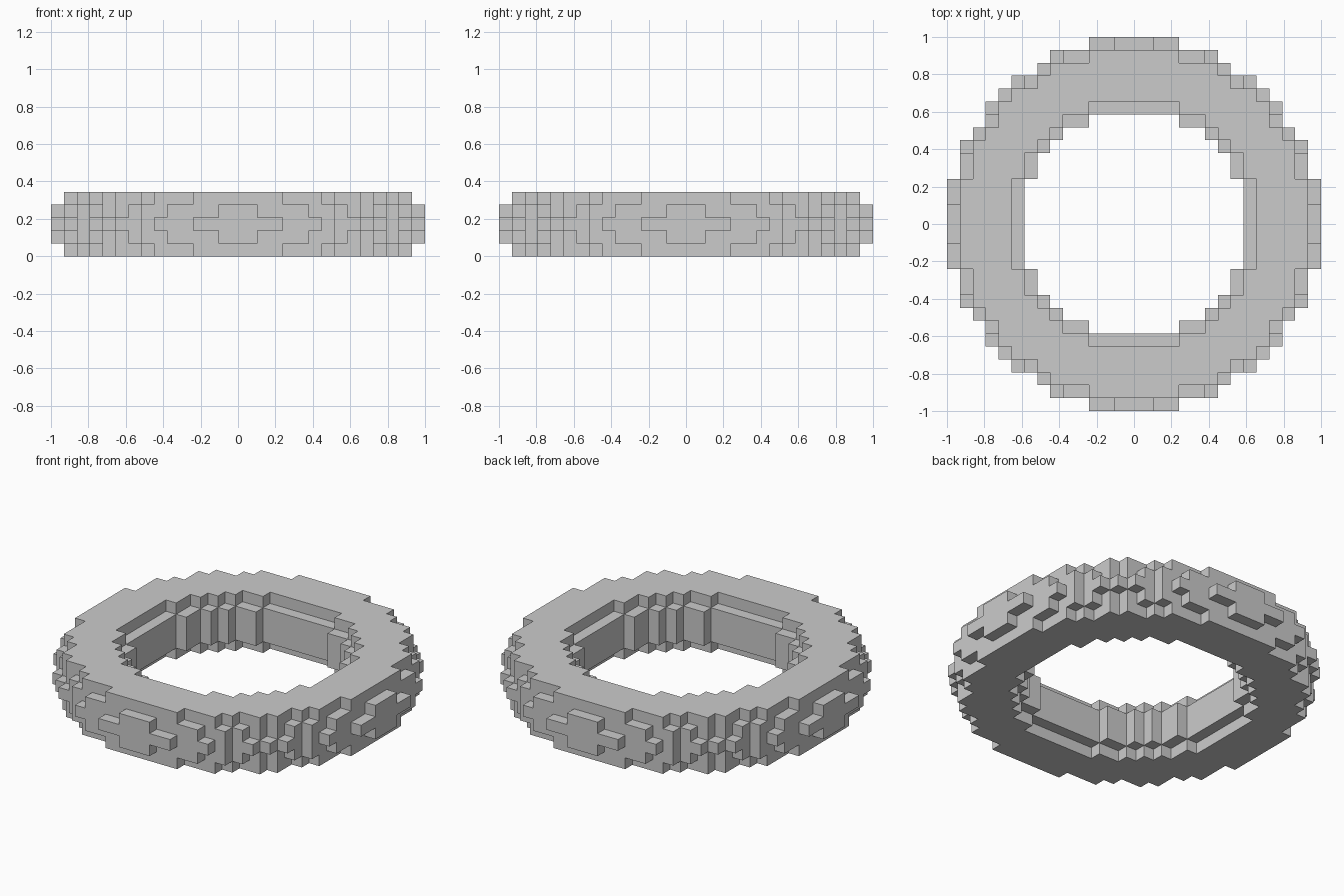
import bpy, bmesh
from math import hypot
from mathutils import Vector

if "Cube" in bpy.data.objects:
    bpy.data.objects.remove(bpy.data.objects["Cube"])

# Block ring: a torus made of cubes, 29 x 29 x 5 cells
CELL = 2 / 29
# inner and outer radius (in cells) by distance from the middle layer
RADII = {0: (8.8, 14.37), 1: (8.8, 14.09), 2: (9.65, 13.47)}


def filled(c):
    x, y, z = c
    if abs(z) not in RADII:
        return False
    inner, outer = RADII[abs(z)]
    return inner < hypot(x, y) < outer


cells = {(x, y, z) for x in range(-14, 15) for y in range(-14, 15)
         for z in range(-2, 3) if filled((x, y, z))}

# Skin: one square for every cell side that faces empty space
bm = bmesh.new()
for c in cells:
    for axis in range(3):
        for sign in (-1, 1):
            n = Vector((0, 0, 0))
            n[axis] = sign
            if tuple(int(c[i] + n[i]) for i in range(3)) in cells:
                continue
            u = Vector((0, 0, 0))
            u[(axis + 1) % 3] = 0.5
            v = n.cross(u)
            mid = Vector(c) + n * 0.5 + Vector((0, 0, 2.5))
            corners = (mid - u - v, mid + u - v, mid + u + v, mid - u + v)
            bm.faces.new([bm.verts.new(p * CELL) for p in corners])
bmesh.ops.remove_doubles(bm, verts=bm.verts, dist=CELL * 0.01)

mesh = bpy.data.meshes.new("block_ring")
bm.to_mesh(mesh)
bm.free()
ring = bpy.data.objects.new("block_ring", mesh)
bpy.context.collection.objects.link(ring)
